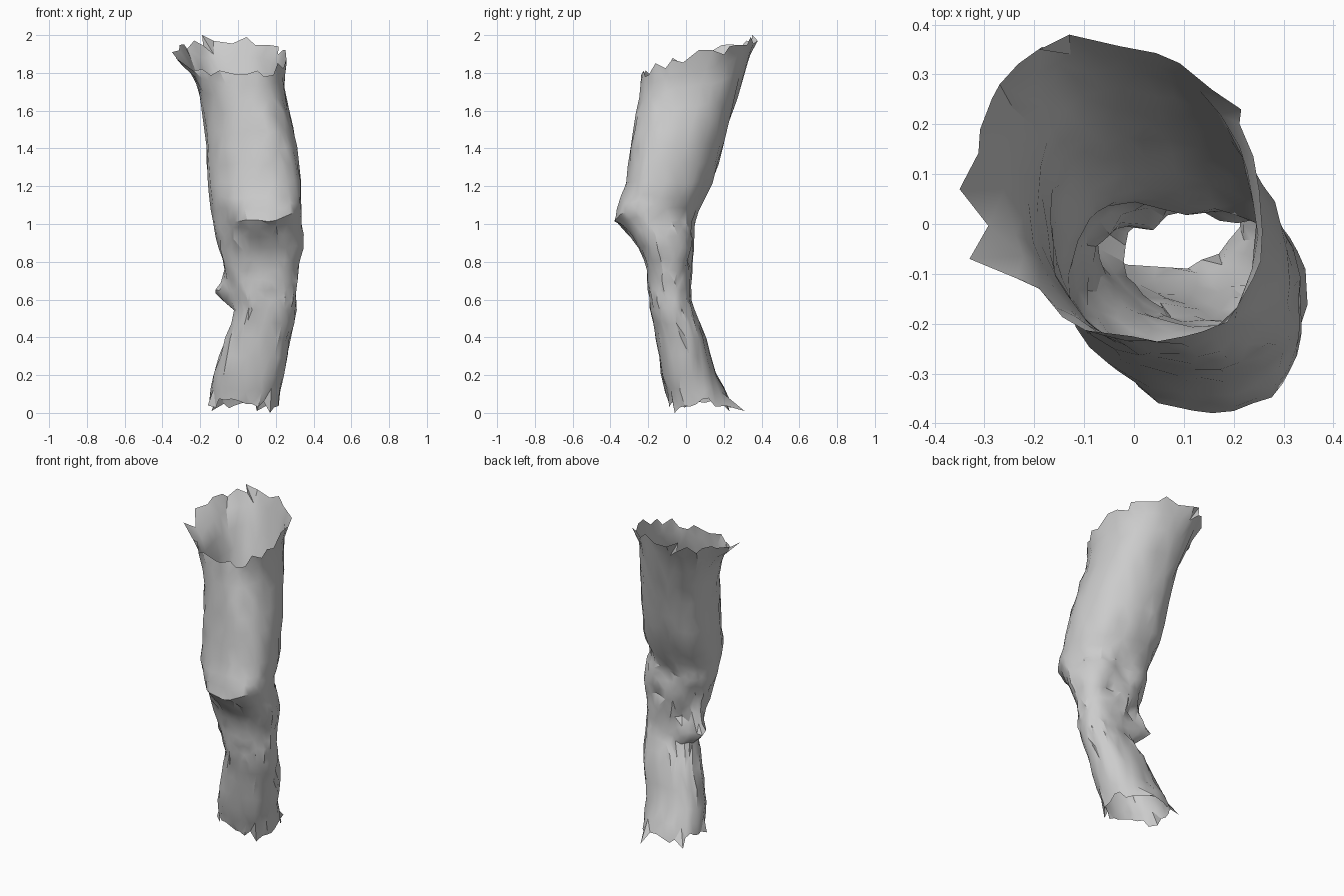
import bpy, bmesh, math, random
from mathutils import Vector

random.seed(7)
SEG = 32

# Stations: z, xmin, xmax, ymin, ymax, phase (phase skews the oval diagonally)
STATIONS = [
    (0.06, -0.15, 0.22, -0.09, 0.24, -0.1),
    (0.20, -0.13, 0.24, -0.13, 0.16, -0.1),
    (0.42, -0.06, 0.295, -0.16, 0.10, -0.05),
    (0.55, -0.01, 0.31, -0.19, 0.04, 0.0),
    (0.65, -0.03, 0.31, -0.20, 0.025, -0.05),
    (0.78, -0.08, 0.32, -0.21, 0.04, -0.1),
    (0.87, -0.10, 0.345, -0.25, 0.055, -0.15),
    (0.96, -0.12, 0.345, -0.32, 0.06, -0.2),
    (1.02, -0.13, 0.34, -0.375, 0.06, -0.22),
    (1.08, -0.14, 0.335, -0.365, 0.07, -0.22),
    (1.20, -0.16, 0.335, -0.32, 0.135, -0.22),
    (1.40, -0.17, 0.315, -0.295, 0.195, -0.22),
    (1.58, -0.185, 0.28, -0.27, 0.25, -0.22),
    (1.72, -0.22, 0.245, -0.25, 0.31, -0.22),
    (1.80, -0.26, 0.245, -0.24, 0.34, -0.22),
    (1.87, -0.31, 0.26, -0.235, 0.365, -0.22),
]
RINGS = [0.06, 0.12, 0.20, 0.30, 0.40, 0.48, 0.55, 0.60, 0.65, 0.70, 0.75, 0.81, 0.87,
         0.93, 0.98, 1.02, 1.08, 1.14, 1.22, 1.32, 1.42, 1.52, 1.62, 1.72, 1.80, 1.87]

# Local folds: centre, push, radius
FOLDS = [
    ((-0.03, -0.03, 0.64), (-0.11, 0.04, -0.01), 0.065),
    ((0.00, 0.04, 0.72), (0.04, -0.04, 0.0), 0.05),
    ((0.10, 0.05, 0.95), (0.0, -0.04, 0.0), 0.08),
    ((0.18, 0.04, 0.82), (0.0, -0.03, 0.0), 0.06),
    ((-0.08, 0.03, 0.85), (0.03, -0.03, 0.0), 0.06),
    ((0.26, -0.05, 0.42), (-0.03, 0.01, 0.0), 0.06),
    ((0.31, -0.26, 1.02), (-0.01, 0.0, 0.06), 0.10),
    ((-0.06, -0.26, 1.02), (0.02, 0.03, 0.0), 0.09),
]


def power(v):
    return math.copysign(abs(v) ** 0.88, v)


def station(z):
    for a, b in zip(STATIONS, STATIONS[1:]):
        if z <= b[0]:
            f = (z - a[0]) / (b[0] - a[0])
            return [p + (q - p) * f for p, q in zip(a, b)][1:]
    return STATIONS[-1][1:]


def cloth_point(z, i):
    x0, x1, y0, y1, ph = station(z)
    t = 2 * math.pi * i / SEG
    p = Vector(((x0 + x1) / 2 + (x1 - x0) / 2 * power(math.cos(t)),
                (y0 + y1) / 2 + (y1 - y0) / 2 * power(math.sin(t + ph)), z))
    # the upper hem climbs towards the back
    p.z += 0.30 * p.y * max(0, min(1, (z - 1.3) / 0.55))
    for c, push, r in FOLDS:
        d = (p - Vector(c)).length / r
        p += Vector(push) * math.exp(-d * d)
    return p


bm = bmesh.new()
rows = []
for k, z in enumerate(RINGS):
    row = []
    edge = k in (0, len(RINGS) - 1)
    for i in range(SEG):
        p = cloth_point(z, i + random.uniform(-0.2, 0.2))
        w = 0.006
        p += Vector((random.uniform(-w, w), random.uniform(-w, w), 0))
        if not edge:
            p.z += random.uniform(-0.012, 0.012)
        row.append(p)
    # torn hems
    if k == 0:
        for p in row:
            p.z += random.uniform(-0.035, 0.02)
    elif edge:
        for i, p in enumerate(row):
            p.z += random.uniform(-0.035, 0.035)
    rows.append(row)

# Longest threads of the torn hems
top, bottom = rows[-1], rows[0]
for hem, target in ((top, (-0.19, 0.35, 2.0)), (top, (-0.13, 0.38, 1.97)),
                    (top, (-0.35, 0.07, 1.91)), (top, (-0.33, -0.07, 1.88)),
                    (top, (0.215, 0.23, 1.94)), (top, (-0.19, -0.13, 1.82)),
                    (bottom, (0.17, -0.06, 0.0)), (bottom, (0.10, 0.31, 0.01)),
                    (bottom, (-0.16, 0.02, 0.04)), (bottom, (-0.14, 0.23, 0.01))):
    target = Vector(target)
    min(hem, key=lambda p: (p - target).length).xyz = target

verts = [[bm.verts.new(p) for p in row] for row in rows]
for a, b in zip(verts, verts[1:]):
    for i in range(SEG):
        j = (i + 1) % SEG
        bm.faces.new((a[i], a[j], b[j], b[i]))
bmesh.ops.triangulate(bm, faces=bm.faces[:], quad_method='SHORT_EDGE')
mesh = bpy.data.meshes.new("torn_cloth_leg")
bm.to_mesh(mesh)
bm.free()
leg = bpy.data.objects.new("torn_cloth_leg", mesh)
bpy.context.collection.objects.link(leg)
bpy.context.view_layer.objects.active = leg
leg.select_set(True)
bpy.ops.object.shade_smooth_by_angle(angle=math.radians(30))
